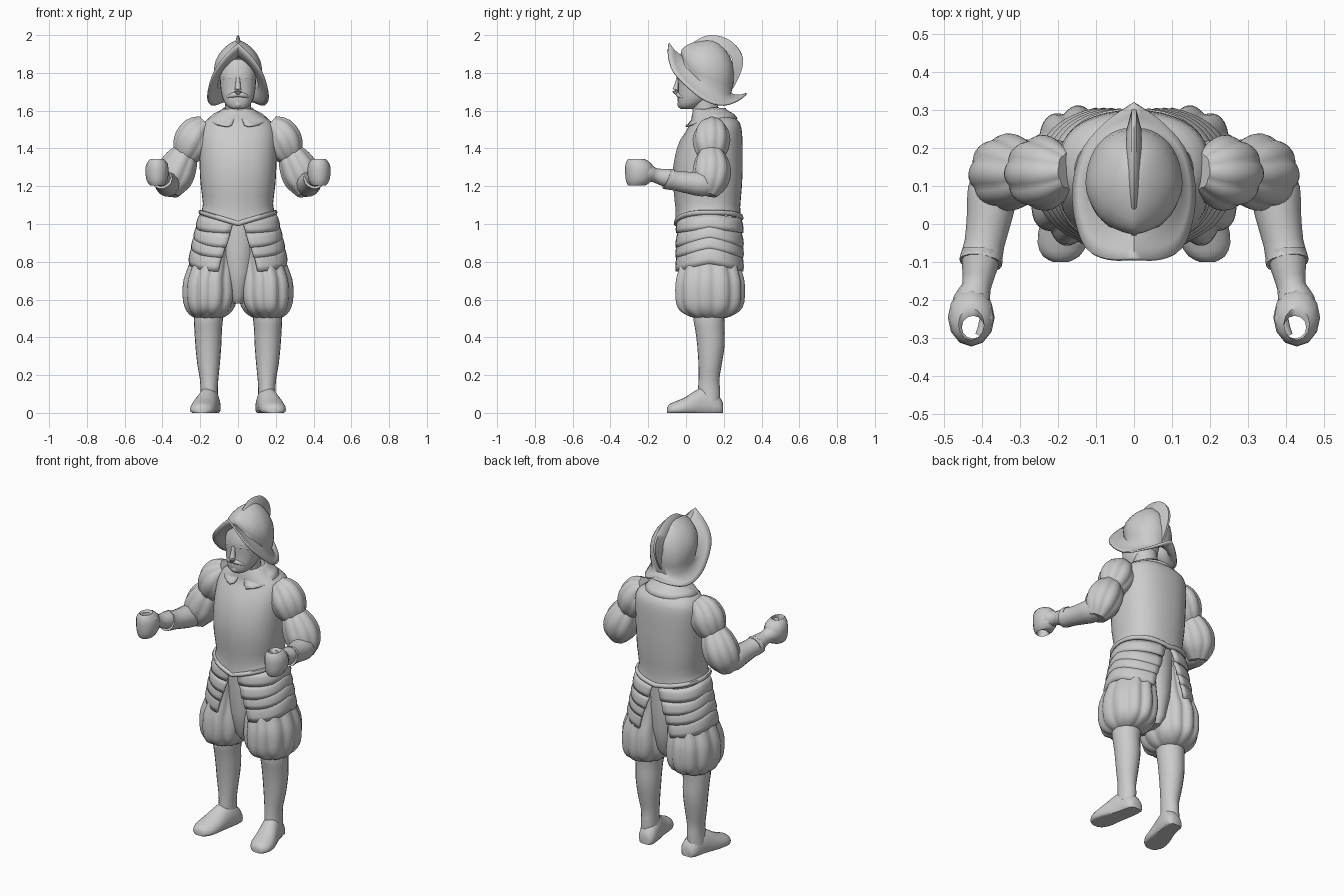
import bpy, bmesh, math
from mathutils import Vector

if "Cube" in bpy.data.objects:
    bpy.data.objects.remove(bpy.data.objects["Cube"])

grey = bpy.data.materials.new("plain_grey")
grey.diffuse_color = (0.6, 0.6, 0.6, 1)
grey.use_nodes = True
grey.node_tree.nodes["Principled BSDF"].inputs["Base Color"].default_value = grey.diffuse_color
TAU = math.tau


def grid(name, rows, around=True, caps=True, wrap=False, thick=0, angle=50):
    """Skin a list of point rows into one smooth surface."""
    bm = bmesh.new()
    vs = [[bm.verts.new(p) for p in r] for r in rows]
    n, m = len(rows), len(rows[0])
    for i in range(n if wrap else n - 1):
        for j in range(m if around else m - 1):
            a, b, k = vs[i], vs[(i + 1) % n], (j + 1) % m
            bm.faces.new((a[j], a[k], b[k], b[j]))
    if caps and around and not wrap:
        bm.faces.new(vs[0])
        bm.faces.new(vs[-1])
    bmesh.ops.remove_doubles(bm, verts=bm.verts, dist=1e-5)
    bmesh.ops.recalc_face_normals(bm, faces=bm.faces)
    me = bpy.data.meshes.new(name)
    bm.to_mesh(me)
    bm.free()
    me.materials.append(grey)
    ob = bpy.data.objects.new(name, me)
    bpy.context.collection.objects.link(ob)
    if thick:
        mod = ob.modifiers.new("thickness", 'SOLIDIFY')
        mod.thickness, mod.offset = thick, 0
    bpy.ops.object.select_all(action='DESELECT')
    ob.select_set(True)
    bpy.context.view_layer.objects.active = ob
    bpy.ops.object.shade_smooth_by_angle(angle=math.radians(angle))
    return ob


def oval(cx, cy, z, rx, ry, n=32, power=2.0, lobes=0, amp=0.0):
    """Horizontal superellipse ring, angle 0 at the front."""
    pts = []
    for i in range(n):
        a = TAU * i / n
        s, c = math.sin(a), math.cos(a)
        k = 1 - amp * (1 - abs(math.sin(a * lobes / 2))) if lobes else 1
        pts.append((cx + k * rx * math.copysign(abs(s) ** (2 / power), s),
                    cy - k * ry * math.copysign(abs(c) ** (2 / power), c), z))
    return pts


def smooth_path(keys, steps):
    """Catmull-Rom refinement of tuples of numbers."""
    out = []
    for i in range(len(keys) - 1):
        p = [keys[max(0, min(len(keys) - 1, i + d))] for d in (-1, 0, 1, 2)]
        for k in range(steps):
            t = k / steps
            out.append(tuple(0.5 * (2 * b + (c - a) * t + (2 * a - 5 * b + 4 * c - d) * t * t
                       + (3 * b - a - 3 * c + d) * t ** 3) for a, b, c, d in zip(*p)))
    return out + [keys[-1]]


def tube(name, keys, side=1, n=16, steps=3, lobes=0, amp=0.0):
    """Tube through (x, y, z, radius) keys, optionally fluted."""
    ks = smooth_path(keys, steps)
    rows = []
    for i, k in enumerate(ks):
        t = Vector(ks[min(i + 1, len(ks) - 1)][:3]) - Vector(ks[max(i - 1, 0)][:3])
        u = t.cross(Vector((0.3, 1, 0.45))).normalized() if lobes else t.cross(Vector((0, 0, 1))).normalized()
        v = t.cross(u).normalized()
        row = []
        for j in range(n):
            a = TAU * j / n
            r = k[3] * (1 - amp * (1 - abs(math.sin(a * lobes / 2)))) if lobes else k[3]
            p = Vector(k[:3]) + r * (u * math.cos(a) + v * math.sin(a))
            row.append((p.x * side, p.y, p.z))
        rows.append(row)
    return grid(name, rows)


def hem_drop(x, y):
    return .06 * max(0, 1 - abs(x) / .2) * (1 if y < .12 else .5)


# Breastplate and backplate, with a pointed front hem: z, y centre, half width, half depth
shell = [(1.065, .12, .195, .17), (1.11, .12, .186, .167), (1.2, .118, .197, .178), (1.3, .12, .203, .18),
         (1.4, .13, .205, .17), (1.48, .145, .203, .152), (1.535, .155, .185, .13), (1.57, .14, .135, .11),
         (1.61, .12, .08, .08)]
rows = []
for z, cy, rx, ry in smooth_path(shell, 2):
    f = max(0, 1 - (z - 1.065) / .12)
    rows.append([(x, y - (.008 if abs(x) < .01 and y < cy and z < 1.45 else 0), h - f * hem_drop(x, y))
                 for x, y, h in oval(0, cy, z, rx, ry, 40, 2.35)])
grid("breastplate", rows)

# Raised rim along the hem
rows = []
for j in range(8):
    b = TAU * j / 8
    rows.append([(x, y, h - hem_drop(x, y))
                 for x, y, h in oval(0, .12, 1.062 + .014 * math.sin(b), .196 + .013 * math.cos(b),
                                     .172 + .013 * math.cos(b), 40, 2.35)])
grid("hem_rim", rows, wrap=True)

# Split falling collar
rows = []
for r, (rx, ry, z, dip) in enumerate([(.072, .075, 1.612, .02), (.085, .083, 1.6, .03),
                                      (.13, .122, 1.578, .055), (.155, .14, 1.556, .042)]):
    row = []
    for j in range(25):
        g = .06 + .10 * r
        a = g + (TAU - 2 * g) * j / 24
        row.append((rx * math.sin(a), .13 - ry * math.cos(a), z - dip * max(0, math.cos(a))))
    rows.append(row)
grid("collar", rows, around=False, thick=.01)

# Neck, face and features
tube("neck", [(0, .12, 1.55, .07), (0, .10, 1.62, .068), (0, .09, 1.70, .068)])
face = [(1.61, .005, .034, .034), (1.625, .015, .06, .054), (1.66, .04, .08, .085), (1.70, .05, .09, .092),
        (1.75, .055, .095, .098), (1.80, .06, .096, .105), (1.87, .07, .085, .09)]
grid("head", [oval(0, cy, z, rx, ry, 24, 2.3) for z, cy, rx, ry in smooth_path(face, 2)])
tube("nose", [(0, -.04, 1.775, .01), (0, -.05, 1.73, .014), (0, -.054, 1.705, .019), (0, -.046, 1.69, .01)], n=10)
tube("beard", [(0, -.01, 1.612, .012), (0, -.018, 1.632, .028), (0, -.02, 1.655, .02)], n=12)
for s in (1, -1):
    tube("moustache", [(0, -.043, 1.685, .012), (.03, -.038, 1.682, .013), (.062, -.014, 1.668, .006)], s, n=8)
    tube("brow", [(.006, -.034, 1.77, .01), (.04, -.03, 1.777, .011), (.075, -.006, 1.767, .008)], s, n=8)

# Helmet: dome flowing into a brim swept up at the front and back
inner = [(0, -.02, 1.89), (.05, -.005, 1.85), (.09, .03, 1.80), (.11, .09, 1.745),
         (.105, .15, 1.71), (.08, .2, 1.69), (.04, .228, 1.685), (0, .235, 1.69)]
outer = [(0, -.092, 1.955), (.07, -.092, 1.885), (.125, -.065, 1.805), (.155, .02, 1.715),
         (.158, .11, 1.65), (.132, .20, 1.63), (.068, .275, 1.655), (0, .32, 1.69)]


def full_ring(half):
    h = smooth_path(half, 3)
    return h + [(-x, y, z) for x, y, z in h[-2:0:-1]]


ri, ro = full_ring(inner), full_ring(outer)
rows = []
for i in range(9):
    t = max(.02, math.pi / 2 * i / 8)
    row = []
    for x, y, z in ri:
        k = math.sin(t) + (.1 + .22 * min(1, max(0, y / .1))) * math.sin(2 * t) * math.sin(t)
        row.append((x * k * (.72 + .28 * math.sin(t)), .125 + (y - .125) * k, z + (1.968 - z) * math.cos(t)))
    rows.append(row)
for f in (.33, .66, 1):
    rows.append([tuple(a + (b - a) * f - (.012 * math.sin(math.pi * f) if q == 2 else 0)
                       for q, (a, b) in enumerate(zip(p, o))) for p, o in zip(ri, ro)])
grid("helmet", rows, caps=False, thick=.01)

# Solid comb along the top of the helmet
comb = smooth_path([(-.03, 1.90), (.05, 1.97), (.13, 2.0), (.22, 1.98), (.285, 1.92), (.302, 1.85),
                    (.275, 1.77), (.235, 1.70)], 3)
rows = []
for y, z in comb:
    iy, iz = .12 + (y - .12) * .7, 1.82 + (z - 1.82) * .7
    rows.append([(-.02, iy, iz), (-.006, y, z - .004), (0, y, z), (.006, y, z - .004), (.02, iy, iz)])
grid("helmet_comb", rows)

# Seat joining the two breeches legs
grid("breeches_seat", [oval(0, .125, z, rx, ry, 24) for z, rx, ry in
                       ((1.04, .15, .14), (.9, .12, .145), (.75, .1, .14), (.62, .06, .12), (.58, .03, .09))])

# Everything that comes in pairs
for s in (1, -1):
    # Puffed, pleated breeches, slimmer under the hip plates
    puff = [(1.04, .095, .09, .14), (.95, .108, .108, .145), (.86, .12, .115, .15), (.78, .133, .13, .163),
            (.71, .146, .142, .183), (.65, .147, .148, .188), (.585, .149, .142, .184), (.54, .152, .122, .162),
            (.51, .155, .09, .11), (.50, .155, .06, .07)]
    grid("breeches", [oval(cx * s, .125, z, rx, ry, 77, 2.0, 11, .09)
                      for z, cx, rx, ry in smooth_path(puff, 2)], angle=70)

    # Overlapping hip plates, open at the front and back
    for i in range(4):
        top = 1.05 - .055 * i
        rows = []
        for f in (0, .35, .7, 1):
            z = top - (.075 if i < 3 else .095) * f
            rx = .196 + .013 * i + .02 * math.sin(f * 2)
            ry = .162 + .003 * i + .012 * math.sin(f * 2)
            gap = math.asin(((.02 + .021 * (i + f)) / rx) ** 1.2)
            row = []
            for j in range(21):
                a = gap + (math.pi - 2 * gap) * j / 20
                sn, c = math.sin(a), math.cos(a)
                row.append((s * rx * sn ** .83, .125 - ry * math.copysign(abs(c) ** .83, c),
                            z - .045 * abs(c) * min(1, (i + 1) / 2)))
            rows.append(row)
        grid("hip_plate", rows, around=False, thick=.014)

    # Stockinged leg
    leg = [(.56, .15, .125, .08, .085), (.49, .157, .122, .077, .082), (.44, .158, .126, .073, .077),
           (.36, .157, .132, .069, .073), (.26, .156, .128, .06, .062), (.18, .153, .122, .049, .055),
           (.12, .153, .122, .046, .059), (.06, .155, .12, .048, .06)]
    grid("leg", [oval(x * s, y, z, rx, ry, 20) for z, x, y, rx, ry in smooth_path(leg, 2)])

    # Flat-soled shoe: x, y, half width, height
    shoe = [(.14, .196, .03, .05), (.142, .175, .05, .09), (.152, .11, .056, .14), (.168, .05, .062, .118),
            (.18, 0, .068, .085), (.188, -.05, .066, .063), (.192, -.085, .048, .048), (.193, -.1, .02, .03)]
    rows = []
    for x, y, w, h in smooth_path(shoe, 2):
        rows.append([(s * (x + w * math.cos(TAU * j / 20)), y,
                      h * max(0, .3 + .7 * math.sin(TAU * j / 20))) for j in range(20)])
    grid("shoe", rows)

    # Two-part puffed sleeve
    tube("shoulder_puff", [(.17, .14, 1.53, .05), (.21, .138, 1.495, .086), (.238, .135, 1.445, .1),
                           (.265, .135, 1.385, .086), (.288, .135, 1.34, .055)], s, 56, 3, 8, .08)
    tube("elbow_puff", [(.272, .135, 1.39, .06), (.297, .135, 1.34, .088), (.328, .137, 1.275, .102),
                        (.35, .128, 1.212, .09), (.362, .115, 1.155, .05)], s, 56, 3, 8, .08)

    # Forearm with a flared cuff, then the wrist
    tube("forearm", [(.365, .15, 1.205, .05), (.372, .09, 1.21, .066), (.381, .02, 1.218, .06),
                     (.394, -.05, 1.228, .053), (.402, -.09, 1.236, .056), (.404, -.102, 1.24, .057)], s, 14, 2)
    tube("wrist", [(.402, -.07, 1.238, .052), (.407, -.115, 1.246, .047), (.415, -.165, 1.258, .038),
                   (.426, -.2, 1.268, .05), (.43, -.24, 1.27, .055)], s, 12, 2)

    # Rounded gripping fist around a vertical hole
    wall = [(1.203, .04, -.262), (1.212, .052, -.256), (1.236, .065, -.249), (1.262, .07, -.246),
            (1.29, .071, -.246), (1.315, .066, -.25), (1.335, .052, -.257), (1.345, .039, -.264)]
    rows = [oval(.429 * s, y, z, r * .87, r * 1.08, 12) for z, r, y in wall]
    rows += [oval(.424 * s, -.272, z, .03, .03, 12) for z in (1.337, 1.211)]
    grid("fist", rows, wrap=True)
    tube("thumb", [(.40, -.205, 1.295, .018), (.388, -.25, 1.31, .019), (.405, -.295, 1.31, .014)], s, 10, 2)
